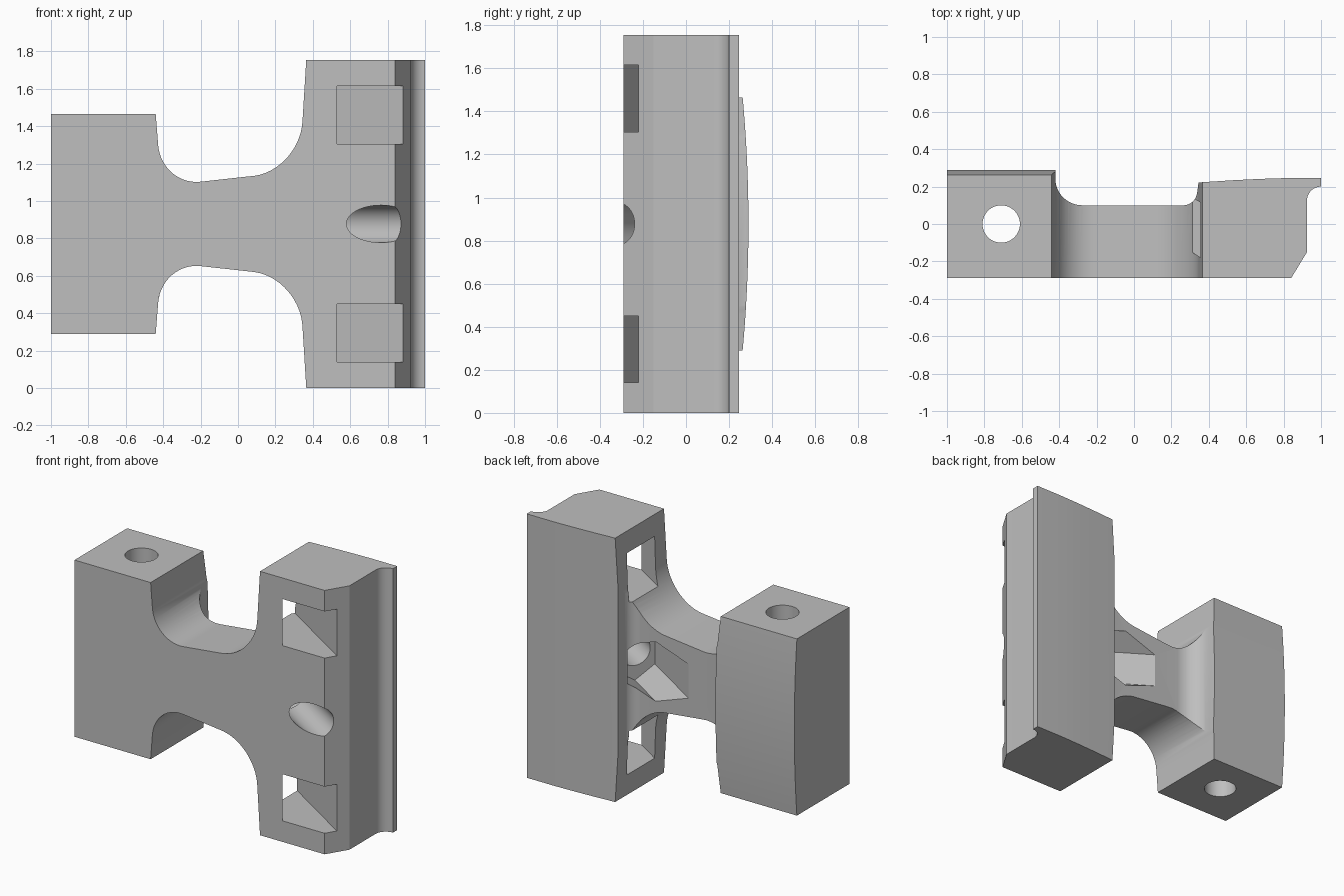
import bpy, math
from mathutils import Matrix, Vector

if "Cube" in bpy.data.objects:
    bpy.data.objects.remove(bpy.data.objects["Cube"])

MID = 0.8775          # height of the mirror plane
HEIGHT = 2 * MID
SLOPE = 0.637         # slant of the bolt axis and slots, seen from above

grey = bpy.data.materials.new("plain grey")
grey.use_nodes = True
grey.diffuse_color = (0.52, 0.52, 0.52, 1)
grey.node_tree.nodes["Principled BSDF"].inputs["Base Color"].default_value = (0.52, 0.52, 0.52, 1)


def corner(a, c, b, steps=14):
    """Elliptical fillet from a to b, tangent to the corner c."""
    a, b, c = Vector(a), Vector(b), Vector(c)
    angles = [math.pi / 2 * i / steps for i in range(steps + 1)]
    return [tuple(c + (a - c) * (1 - math.sin(t)) + (b - c) * (1 - math.cos(t))) for t in angles]


def prism(name, points, low, high, place):
    """Extrude a closed profile; place maps (u, v, depth) to a position."""
    n = len(points)
    verts = [place(u, v, d) for d in (low, high) for u, v in points]
    faces = [range(n), range(n, 2 * n)]
    faces += [(i, (i + 1) % n, n + (i + 1) % n, n + i) for i in range(n)]
    mesh = bpy.data.meshes.new(name)
    mesh.from_pydata(verts, [], [tuple(f) for f in faces])
    obj = bpy.data.objects.new(name, mesh)
    bpy.context.collection.objects.link(obj)
    bpy.context.view_layer.objects.active = obj
    bpy.ops.object.select_all(action='DESELECT')
    obj.select_set(True)
    bpy.ops.object.mode_set(mode='EDIT')
    bpy.ops.mesh.select_all(action='SELECT')
    bpy.ops.mesh.normals_make_consistent(inside=False)
    bpy.ops.object.mode_set(mode='OBJECT')
    mesh.materials.append(grey)
    return obj


def combine(body, tool, operation):
    tool.hide_render = True
    mod = body.modifiers.new("cut", 'BOOLEAN')
    mod.object, mod.operation, mod.solver = tool, operation, 'EXACT'
    bpy.context.view_layer.objects.active = body
    bpy.ops.object.modifier_apply(modifier=mod.name)
    bpy.data.objects.remove(tool)


def from_above(u, v, d):
    return (u, v, d)


def from_front(u, v, d):
    return (u, d, v)


def from_side(u, v, d):
    return (d, u, v)


# Front outline: wide block, waisted web, tall jaw; mirrored top to bottom
upper = [(1.0, HEIGHT), (0.365, HEIGHT)]
upper += corner((0.345, 1.43), (0.335, 1.17), (0.09, 1.135))
upper += corner((-0.2, 1.103), (-0.41, 1.08), (-0.427, 1.3))
upper += [(-0.44, 1.465), (-1.0, 1.465)]
lower = [(x, HEIGHT - z) for x, z in reversed(upper)]
body = prism("clamp_body", upper + lower, -0.4, 0.4, from_front)

# Plan outline: thin web between the blocks, chamfer and groove on the jaw
plan = [(-1.0, -0.29), (0.84, -0.29), (0.925, -0.15)]
plan += corner((0.925, 0.125), (0.925, 0.2), (1.0, 0.2))
plan += [(1.0, 0.245), (0.8, 0.245), (0.67, 0.241), (0.53, 0.234), (0.345, 0.222)]
plan += corner((0.338, 0.17), (0.332, 0.1), (0.265, 0.1))
plan += corner((-0.275, 0.1), (-0.42, 0.1), (-0.42, 0.24))
plan += [(-0.42, 0.29), (-1.0, 0.29)]
combine(body, prism("plan_tool", plan, -0.1, 1.9, from_above), 'INTERSECT')

# Bowed back of the wide block
bow = []
for i in range(25):
    s = -1.1 + 2.2 * i / 24
    bow.append((0.29 - 0.027 * s * s, MID + 0.5875 * s))
bow += [(0.6, bow[-1][1]), (0.6, bow[0][1])]
combine(body, prism("bow_tool", bow, -1.2, -0.3, from_side), 'DIFFERENCE')

# Upright hole through the wide block
ring = [(math.cos(math.tau * i / 48) * 0.1, math.sin(math.tau * i / 48) * 0.1) for i in range(48)]
upright = [(x - 0.71, y) for x, y in ring]
combine(body, prism("hole_tool", upright, -0.1, 1.9, from_above), 'DIFFERENCE')

# Slanted slots through the jaw, one above and one below
slot = [(x, y0 - SLOPE * (x - x0)) for x, x0, y0 in
        ((1.0, 0.88, -0.22), (0.2, 0.88, -0.22), (0.2, 0.53, -0.29), (0.6, 0.53, -0.29))]
for low in (0.14, HEIGHT - 0.45):
    combine(body, prism("slot_tool", slot, low, low + 0.31, from_above), 'DIFFERENCE')

# Slanted bolt hole with a six-sided recess opening on the back of the web
axis = Vector((-1, SLOPE, 0)).normalized()
across = Vector((axis.y, -axis.x, 0))
start = Vector((0.766, -0.29, MID))


def along_bolt(u, v, d):
    return tuple(start + axis * d + across * u + Vector((0, 0, v)))


recess = [(0.13, -0.113), (0.13, 0.113), (0, 0.198), (-0.13, 0.113), (-0.13, -0.113), (0, -0.198)]
combine(body, prism("recess_tool", recess, 0.4, 1.1, along_bolt), 'DIFFERENCE')
combine(body, prism("bolt_tool", ring, -0.4, 0.5, along_bolt), 'DIFFERENCE')

# Smooth fillets and holes, crisp edges
bpy.ops.object.select_all(action='DESELECT')
body.select_set(True)
bpy.context.view_layer.objects.active = body
bpy.ops.object.shade_smooth_by_angle(angle=math.radians(25))
